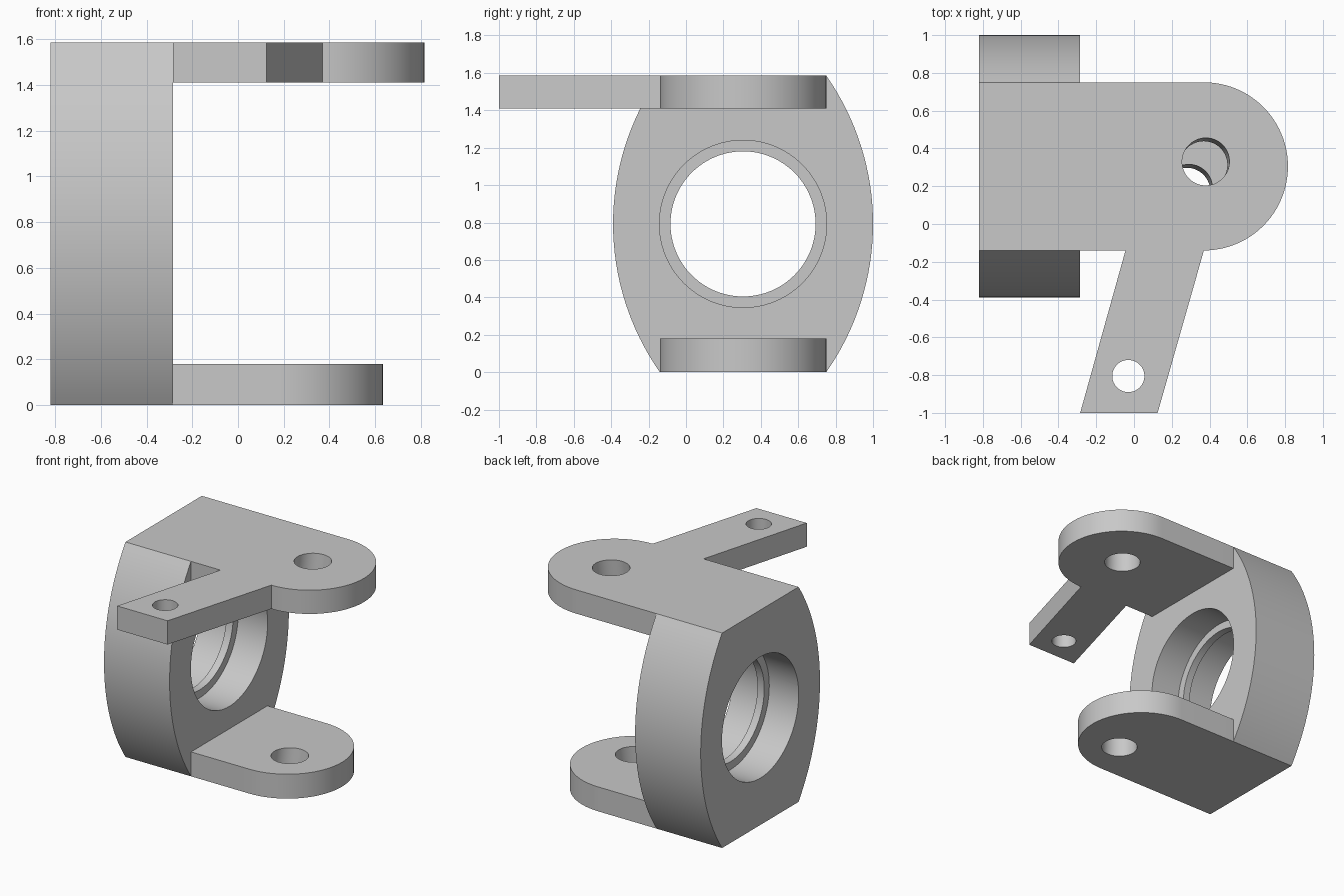
import bpy
import bmesh
from math import sin, cos, asin, pi
from mathutils import Vector

default = bpy.data.objects.get("Cube")
if default:
    bpy.data.objects.remove(default, do_unlink=True)

grey = bpy.data.materials.new("plain_grey")
grey.use_nodes = True
colour = (0.58, 0.58, 0.58, 1)
grey.diffuse_color = colour
grey.node_tree.nodes["Principled BSDF"].inputs["Base Color"].default_value = colour

# Main dimensions
HEIGHT = 1.585
OUTER_X, INNER_X = -0.82, -0.285
MID_Y, HALF_Y = 0.305, 0.445
MID_Z = HEIGHT / 2
BULGE = 0.25


def arc(cx, cy, radius, start, end, steps):
    return [(cx + radius * cos(start + (end - start) * i / steps),
             cy + radius * sin(start + (end - start) * i / steps))
            for i in range(steps + 1)]


def extrude(name, points, offset):
    """Solid made by sweeping a closed outline along an offset."""
    bm = bmesh.new()
    face = bm.faces.new([bm.verts.new(p) for p in points])
    swept = bmesh.ops.extrude_face_region(bm, geom=[face], use_keep_orig=True)
    new_verts = [v for v in swept["geom"] if isinstance(v, bmesh.types.BMVert)]
    bmesh.ops.translate(bm, verts=new_verts, vec=offset)
    bmesh.ops.recalc_face_normals(bm, faces=bm.faces)
    mesh = bpy.data.meshes.new(name)
    bm.to_mesh(mesh)
    bm.free()
    mesh.materials.append(grey)
    obj = bpy.data.objects.new(name, mesh)
    bpy.context.collection.objects.link(obj)
    return obj


def drill(obj, start, end, radius):
    """Cut a round hole along the line from start to end."""
    start, end = Vector(start), Vector(end)
    axis = end - start
    bpy.ops.mesh.primitive_cylinder_add(vertices=96, radius=radius, depth=axis.length,
                                        location=(start + end) / 2,
                                        rotation=axis.to_track_quat("Z", "Y").to_euler())
    cutter = bpy.context.object
    cutter.hide_render = True
    cutter.data.materials.append(grey)
    mod = obj.modifiers.new("hole", "BOOLEAN")
    mod.operation = "DIFFERENCE"
    mod.solver = "EXACT"
    mod.object = cutter
    select(obj)
    bpy.ops.object.modifier_apply(modifier=mod.name)
    bpy.data.objects.remove(cutter, do_unlink=True)


def select(obj):
    bpy.ops.object.select_all(action="DESELECT")
    obj.select_set(True)
    bpy.context.view_layer.objects.active = obj


# Upright block with bowed front and back sides
bow = (MID_Z ** 2 + BULGE ** 2) / (2 * BULGE)
spread = asin(MID_Z / bow)
reach = HALF_Y + BULGE - bow
profile = (arc(MID_Y + reach, MID_Z, bow, -spread, spread, 32)
           + arc(MID_Y - reach, MID_Z, bow, pi - spread, pi + spread, 32))
block = extrude("upright_block", [(OUTER_X, y, z) for y, z in profile],
                (INNER_X - OUTER_X, 0, 0))

# Bearing bore: a narrow lip between two wider seats
drill(block, (-1, MID_Y, MID_Z), (0, MID_Y, MID_Z), 0.388)
drill(block, (-1, MID_Y, MID_Z), (-0.58, MID_Y, MID_Z), 0.447)
drill(block, (-0.525, MID_Y, MID_Z), (0, MID_Y, MID_Z), 0.447)


# Rounded lugs, the upper one carrying the lever arm
def lug(name, centre_x, z, thickness, arm=()):
    y0, y1 = MID_Y - HALF_Y, MID_Y + HALF_Y
    outline = [(INNER_X, y1), (INNER_X, y0), *arm]
    outline += arc(centre_x, MID_Y, HALF_Y, -pi / 2, pi / 2, 48)
    return extrude(name, [(x, y, z) for x, y in outline], (0, 0, thickness))


upper = lug("upper_lug_and_arm", 0.37, 1.41, HEIGHT - 1.41,
            [(-0.045, MID_Y - HALF_Y), (INNER_X, -1), (0.125, -1)])
lower = lug("lower_lug", 0.19, 0, 0.18)

# Tilted pivot pin holes share one axis
pin_top = Vector((0.38, 0.33, HEIGHT))
pin_low = Vector((0.29, 0.19, 0.18))
lean = (pin_top - pin_low) * 0.3
for part in (upper, lower):
    drill(part, pin_low - lean, pin_top + lean, 0.125)

# Link hole at the end of the arm
drill(upper, (-0.03, -0.805, 1), (-0.03, -0.805, 2), 0.085)

for part in (block, upper, lower):
    select(part)
    bpy.ops.object.shade_smooth_by_angle(angle=pi / 6)
